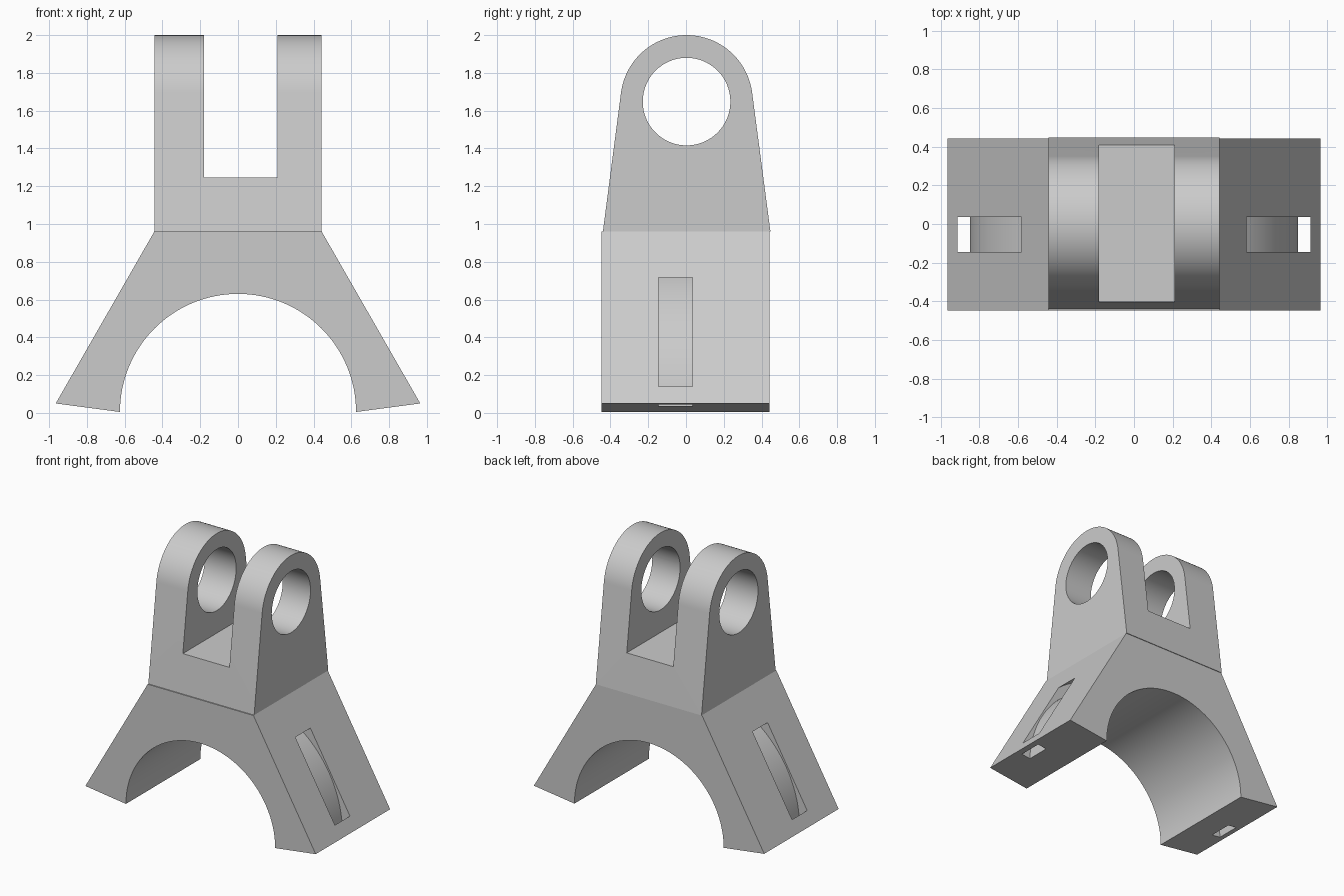
import bpy, bmesh
from math import sin, cos, radians

default = bpy.data.objects.get("Cube")
if default:
    bpy.data.objects.remove(default, do_unlink=True)

GREY = (0.6, 0.6, 0.6, 1)
grey = bpy.data.materials.new("plain grey")
grey.use_nodes = True
grey.diffuse_color = GREY
grey.node_tree.nodes["Principled BSDF"].inputs["Base Color"].default_value = GREY


def arc(cx, cz, r, start, end, n):
    angles = [radians(start + (end - start) * i / n) for i in range(n + 1)]
    return [(cx + r * cos(a), cz + r * sin(a)) for a in angles]


def extrude(name, profile, axis, lo, hi):
    """Solid from a 2D profile, pushed along x or y from lo to hi."""
    def place(p, t):
        return (t, p[0], p[1]) if axis == "X" else (p[0], t, p[1])
    bm = bmesh.new()
    a = [bm.verts.new(place(p, lo)) for p in profile]
    b = [bm.verts.new(place(p, hi)) for p in profile]
    bm.faces.new(a)
    bm.faces.new(b[::-1])
    for i in range(len(a)):
        j = (i + 1) % len(a)
        bm.faces.new((a[i], b[i], b[j], a[j]))
    bmesh.ops.recalc_face_normals(bm, faces=bm.faces)
    mesh = bpy.data.meshes.new(name)
    bm.to_mesh(mesh)
    bm.free()
    mesh.materials.append(grey)
    obj = bpy.data.objects.new(name, mesh)
    bpy.context.collection.objects.link(obj)
    return obj


def activate(obj):
    bpy.ops.object.select_all(action="DESELECT")
    obj.select_set(True)
    bpy.context.view_layer.objects.active = obj


def cut(obj, cutter):
    cutter.hide_render = True
    mod = obj.modifiers.new("cut", "BOOLEAN")
    mod.operation = "DIFFERENCE"
    mod.solver = "EXACT"
    mod.object = cutter
    activate(obj)
    bpy.ops.object.modifier_apply(modifier=mod.name)
    bpy.data.objects.remove(cutter, do_unlink=True)


# Saddle: flared legs around a half-round opening
saddle = extrude("saddle_base",
                 arc(0, 0.005, 0.625, 0, 180, 64)
                 + [(-0.965, 0.05), (-0.443, 0.96), (0.443, 0.96), (0.965, 0.05)],
                 "Y", -0.448, 0.442)

# Curved strap channel running through both legs and under the lugs
channel = extrude("strap_channel",
                  arc(0, 0, 0.924, -10, 190, 96) + arc(0, 0, 0.85, 190, -10, 96),
                  "Y", -0.145, 0.035)
cut(saddle, channel)

# Clevis: tapered block with a round top, a slot and a pin hole
clevis = extrude("clevis_lugs",
                 [(-0.44, 0.96), (0.447, 0.96)] + arc(0.003, 1.65, 0.35, 7, 173, 64),
                 "X", -0.443, 0.443)
cut(clevis, extrude("lug_gap", [(-1, 1.245), (1, 1.245), (1, 3), (-1, 3)],
                    "X", -0.18, 0.21))
cut(clevis, extrude("pin_hole", arc(0.003, 1.648, 0.232, 0, 354.375, 63), "X", -1, 1))

for part in (saddle, clevis):
    activate(part)
    bpy.ops.object.shade_smooth_by_angle(angle=radians(25))
